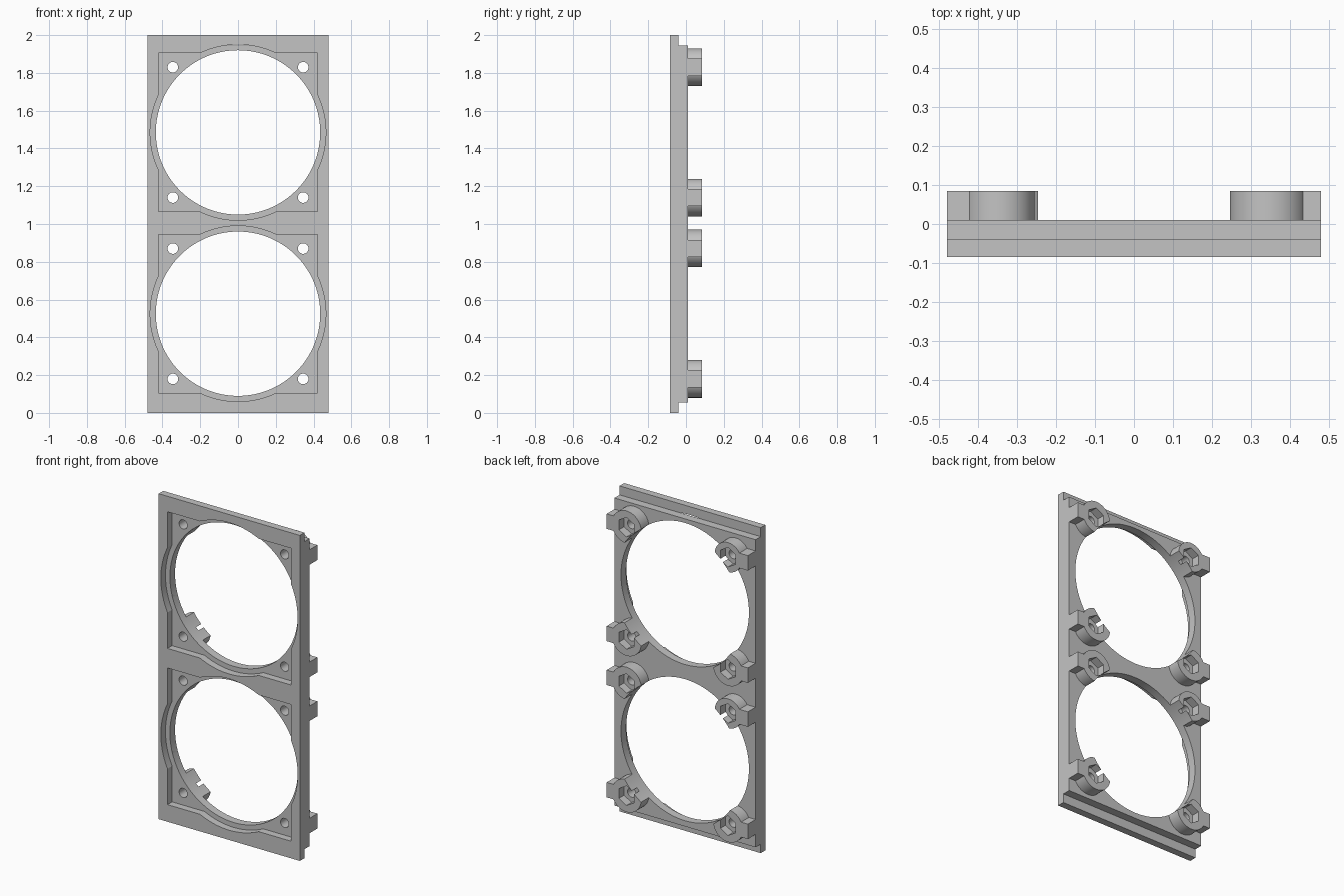
import bpy, bmesh, math
from mathutils import Matrix, Vector

if "Cube" in bpy.data.objects:
    bpy.data.objects.remove(bpy.data.objects["Cube"], do_unlink=True)

grey = bpy.data.materials.new("light grey")
grey.use_nodes = True
COLOUR = (0.55, 0.55, 0.55, 1)
grey.diffuse_color = COLOUR
grey.node_tree.nodes["Principled BSDF"].inputs["Base Color"].default_value = COLOUR

HALF_W, HEIGHT = 0.48, 2.0
FRONT, LIP_BACK, BACK, BOSS_BACK = -0.085, -0.04, 0.01, 0.085
LIP = 0.055                      # height of the thin top and bottom lips
FAN_Z = (0.525, 1.485)
SCREW = 0.345                    # screw offset from fan centre


def finish(name, bm):
    bmesh.ops.recalc_face_normals(bm, faces=bm.faces)
    mesh = bpy.data.meshes.new(name)
    bm.to_mesh(mesh)
    bm.free()
    mesh.materials.append(grey)
    ob = bpy.data.objects.new(name, mesh)
    bpy.context.collection.objects.link(ob)
    return ob


def rod(name, x, z, radius, y0, y1, sides=64):
    """Prism along y; the first corner points up."""
    bm = bmesh.new()
    turn = (Matrix.Translation((x, (y0 + y1) / 2, z))
            @ Matrix.Rotation(math.pi / 2, 4, "X"))
    bmesh.ops.create_cone(bm, cap_ends=True, segments=sides, radius1=radius,
                          radius2=radius, depth=y1 - y0, matrix=turn)
    return finish(name, bm)


def box(name, x0, x1, y0, y1, z0, z1):
    bm = bmesh.new()
    bmesh.ops.create_cube(bm, size=1)
    for v in bm.verts:
        v.co = Vector(((x0, x1)[v.co.x > 0], (y0, y1)[v.co.y > 0], (z0, z1)[v.co.z > 0]))
    return finish(name, bm)


def combine(target, tool, operation="DIFFERENCE"):
    tool.hide_render = True
    mod = target.modifiers.new("cut", "BOOLEAN")
    mod.object, mod.operation, mod.solver = tool, operation, "EXACT"
    bpy.context.view_layer.objects.active = target
    bpy.ops.object.modifier_apply(modifier=mod.name)
    bpy.data.objects.remove(tool, do_unlink=True)


def smooth(ob):
    bpy.ops.object.select_all(action="DESELECT")
    ob.select_set(True)
    bpy.context.view_layer.objects.active = ob
    bpy.ops.object.shade_smooth_by_angle(angle=math.radians(25))


# Plate: stepped side profile extruded across the width
profile = [(FRONT, 0), (LIP_BACK, 0), (LIP_BACK, LIP), (BACK, LIP),
           (BACK, HEIGHT - LIP), (LIP_BACK, HEIGHT - LIP),
           (LIP_BACK, HEIGHT), (FRONT, HEIGHT)]
bm = bmesh.new()
side = bm.faces.new([bm.verts.new((-HALF_W, y, z)) for y, z in profile])
grown = bmesh.ops.extrude_face_region(bm, geom=[side])["geom"]
bmesh.ops.translate(bm, vec=(2 * HALF_W, 0, 0),
                    verts=[g for g in grown if isinstance(g, bmesh.types.BMVert)])
plate = finish("fan_plate", bm)

for level, fz in zip(("lower", "upper"), FAN_Z):
    # Front recess: a square with a slightly wider ring, then the opening
    recess = box("recess", -0.42, 0.42, -0.2, LIP_BACK, fz - 0.42, fz + 0.42)
    combine(recess, rod("ring", 0, fz, 0.465, -0.2, LIP_BACK, 128), "UNION")
    combine(plate, recess)
    combine(plate, rod("opening", 0, fz, 0.435, -0.3, 0.3, 128))

    # Nut bosses with an arm out to the plate edge
    for sx, x_name in ((1, "left"), (-1, "right")):
        for sz, z_name in ((1, "top"), (-1, "bottom")):
            x, z = sx * SCREW, fz + sz * SCREW
            radius = 0.09 if sx < 0 and sz > 0 else 0.1
            boss = rod(f"{level}_{z_name}_{x_name}_nut_boss", x, z, radius, BACK, BOSS_BACK)
            ends = sorted((x, sx * HALF_W))
            combine(boss, box("arm", *ends, BACK, BOSS_BACK, z - 0.046, z + 0.046), "UNION")
            combine(boss, rod("opening", 0, fz, 0.435, -0.3, 0.3, 128))
            combine(boss, rod("nut_pocket", x, z, 0.06, 0.035, 0.2, 6))
            for part in (boss, plate):
                combine(part, rod("screw_hole", x, z, 0.028, -0.3, 0.3, 32))
            smooth(boss)
smooth(plate)
